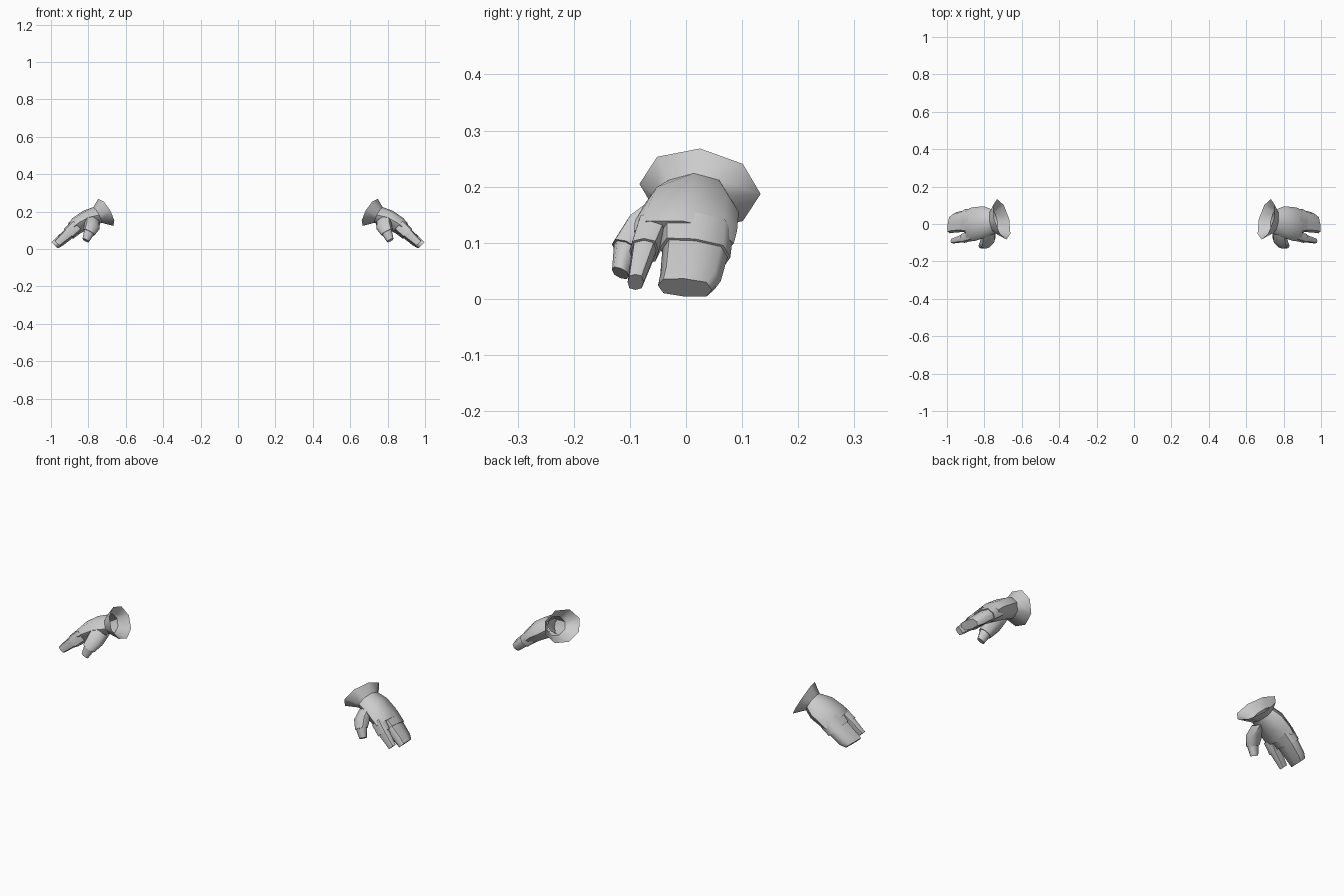
import bpy, bmesh
from math import sin, cos, pi, radians
from mathutils import Vector

if "Cube" in bpy.data.objects:
    bpy.data.objects.remove(bpy.data.objects["Cube"])


def tilt(c, w, t, pitch, lean=0.0, roll=0.0, power=0.85):
    """Section ring: centre, half width (along y), half thickness, downward pitch."""
    p = radians(pitch)
    u = Vector((lean, 1, roll)) * w
    v = Vector((sin(p), 0, cos(p))) * t
    return Vector(c), u, v, power


def ring_points(ring, sides):
    c, u, v, power = ring
    f = lambda k: 0 if abs(k) < 1e-6 else (1 if k > 0 else -1) * abs(k) ** power
    return [c + u * f(cos(2 * pi * i / sides)) + v * f(sin(2 * pi * i / sides))
            for i in range(sides)]


def loft(name, rings, sides=8, cap_end=True):
    """Skin a row of rings, then mirror to the other glove."""
    bm = bmesh.new()
    rows = [[bm.verts.new(p) for p in ring_points(r, sides)] for r in rings]
    for a, b in zip(rows, rows[1:]):
        for i in range(sides):
            j = (i + 1) % sides
            bm.faces.new((a[i], a[j], b[j], b[i]))
    if cap_end:
        bm.faces.new(rows[-1])
    bmesh.ops.recalc_face_normals(bm, faces=bm.faces)
    mesh = bpy.data.meshes.new(name)
    bm.to_mesh(mesh)
    bm.free()
    obj = bpy.data.objects.new(name, mesh)
    bpy.context.collection.objects.link(obj)
    for p in mesh.polygons:
        p.use_smooth = True
    mesh.set_sharp_from_angle(angle=radians(55))
    mod = obj.modifiers.new("Mirror", 'MIRROR')
    mod.use_axis = (True, False, False)
    mod.use_mirror_merge = False
    return obj


# Open flared cuff
rim = (Vector((0.707, 0.025, 0.196)), Vector((0.025, 0.108, -0.009)),
       Vector((0.040, 0, 0.072)), 1.0)
wrist = tilt((0.752, 0.014, 0.182), 0.064, 0.047, 27, lean=0.15, power=1.0)
loft("cuff", [rim, wrist], cap_end=False)

# Palm and back of the hand
loft("palm", [
    wrist,
    tilt((0.800, 0.010, 0.162), 0.084, 0.050, 31, roll=-0.08),
    tilt((0.853, 0.000, 0.130), 0.091, 0.047, 40, roll=-0.10),
    tilt((0.878, -0.004, 0.109), 0.089, 0.041, 44, roll=-0.12),
])

# Joined fingers, with a sleeve edge at the knuckle
loft("joined_fingers", [
    tilt((0.860, 0.018, 0.123), 0.066, 0.042, 42, roll=-0.12, power=0.7),
    tilt((0.904, 0.016, 0.082), 0.063, 0.036, 46, roll=-0.13, power=0.65),
    tilt((0.904, 0.016, 0.082), 0.058, 0.031, 46, roll=-0.13, power=0.65),
    tilt((0.957, 0.008, 0.037), 0.054, 0.028, 46, lean=-0.08, roll=-0.1, power=0.65),
    tilt((0.980, -0.002, 0.020), 0.048, 0.023, 46, lean=-0.12, roll=-0.08, power=0.65),
])

# Separate index finger
loft("index_finger", [
    tilt((0.860, -0.058, 0.128), 0.030, 0.036, 42, power=0.75),
    tilt((0.906, -0.075, 0.085), 0.026, 0.033, 46, power=0.7),
    tilt((0.906, -0.075, 0.085), 0.022, 0.028, 46, power=0.7),
    tilt((0.966, -0.090, 0.030), 0.014, 0.020, 46, power=0.7),
])


def thumb_ring(c, w, t):
    return (Vector(c), Vector((0.87, 0, 0.45)) * w, Vector((0.1, 0.93, -0.35)) * t, 0.85)


# Thumb hanging from the front of the palm
loft("thumb", [
    thumb_ring((0.778, -0.025, 0.158), 0.046, 0.040),
    thumb_ring((0.780, -0.075, 0.126), 0.045, 0.034),
    thumb_ring((0.797, -0.107, 0.088), 0.034, 0.027),
    thumb_ring((0.797, -0.107, 0.088), 0.029, 0.023),
    thumb_ring((0.814, -0.117, 0.046), 0.020, 0.016),
])
